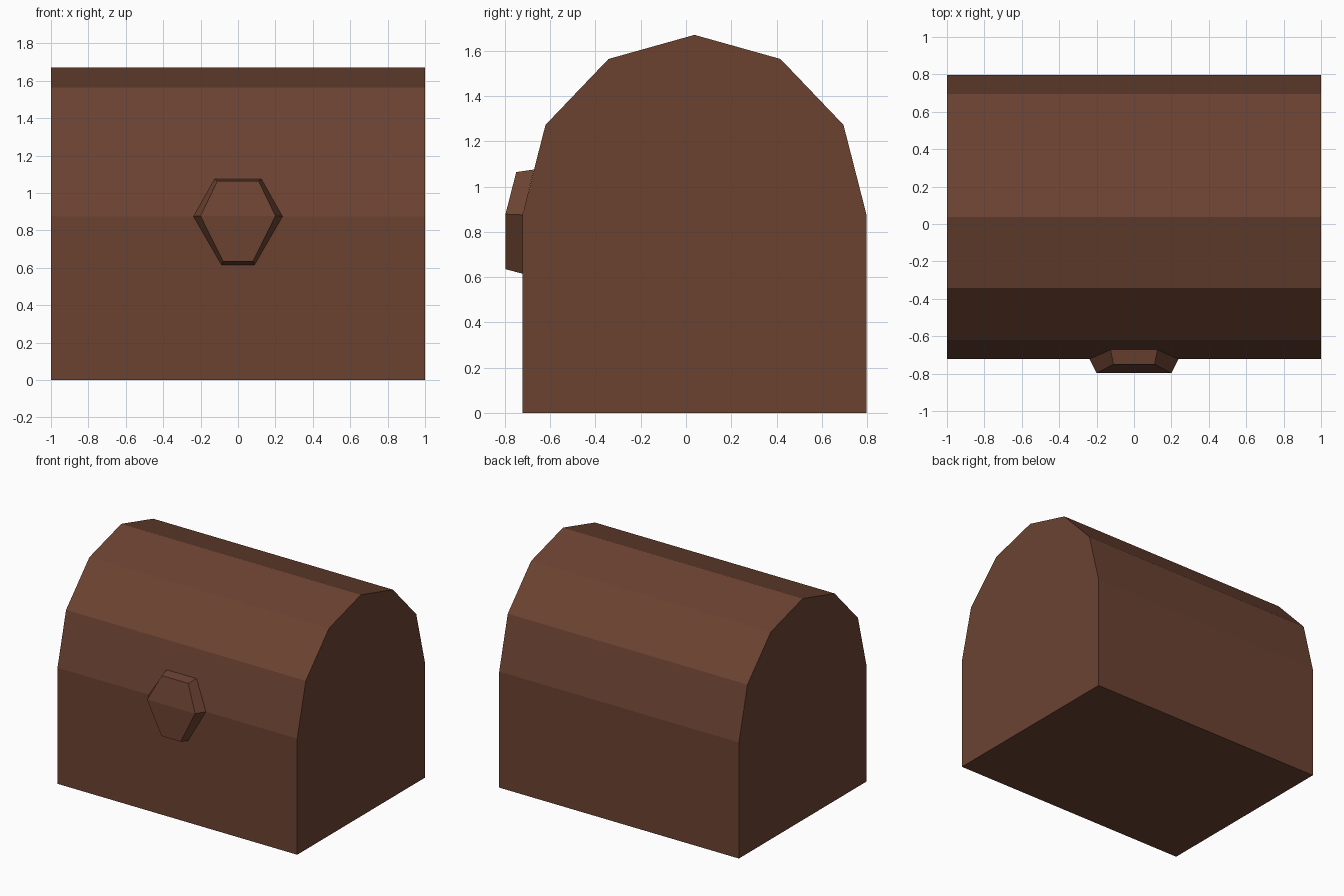
import bpy, bmesh, math

if "Cube" in bpy.data.objects:
    bpy.data.objects.remove(bpy.data.objects["Cube"])

wood = bpy.data.materials.new("brown_wood")
wood.diffuse_color = (0.147, 0.055, 0.031, 1.0)
wood.use_nodes = True
wood.node_tree.nodes["Principled BSDF"].inputs["Base Color"].default_value = wood.diffuse_color


def make_object(name, bm):
    bmesh.ops.recalc_face_normals(bm, faces=bm.faces)
    mesh = bpy.data.meshes.new(name)
    bm.to_mesh(mesh)
    bm.free()
    mesh.materials.append(wood)
    obj = bpy.data.objects.new(name, mesh)
    bpy.context.collection.objects.link(obj)
    return obj


# Chest: box side profile with a six-sided arched lid, extruded along x
MID_Y, RADIUS_Y, RIM_Z, RISE = 0.0375, 0.76, 0.875, 0.795
profile = [(MID_Y - RADIUS_Y, 0), (MID_Y + RADIUS_Y, 0)]
for i in range(7):
    a = math.pi * i / 6
    profile.append((MID_Y + RADIUS_Y * math.cos(a), RIM_Z + RISE * math.sin(a)))
bm = bmesh.new()
end = bm.faces.new([bm.verts.new((-1, y, z)) for y, z in profile])
ext = bmesh.ops.extrude_face_region(bm, geom=[end], use_keep_orig=True)
moved = [v for v in ext["geom"] if isinstance(v, bmesh.types.BMVert)]
bmesh.ops.translate(bm, verts=moved, vec=(2, 0, 0))
make_object("chest_body", bm)

# Lock plate: bevelled hexagon that bends with the lid, rows are (half width, y, z)
back_rows = [(0.125, -0.672, 1.075), (0.238, -0.7225, 0.875), (0.088, -0.7225, 0.615)]
front_rows = [(0.11, -0.75, 1.064), (0.2, -0.7975, 0.878), (0.08, -0.7975, 0.635)]
bm = bmesh.new()
rings = []
for rows in (back_rows, front_rows):
    left = [bm.verts.new((-w, y, z)) for w, y, z in rows]
    right = [bm.verts.new((w, y, z)) for w, y, z in rows]
    for i in range(2):
        bm.faces.new((left[i], left[i + 1], right[i + 1], right[i]))
    rings.append(left + right[::-1])
for i in range(6):
    j = (i + 1) % 6
    bm.faces.new((rings[0][i], rings[0][j], rings[1][j], rings[1][i]))
make_object("lock_plate", bm)
